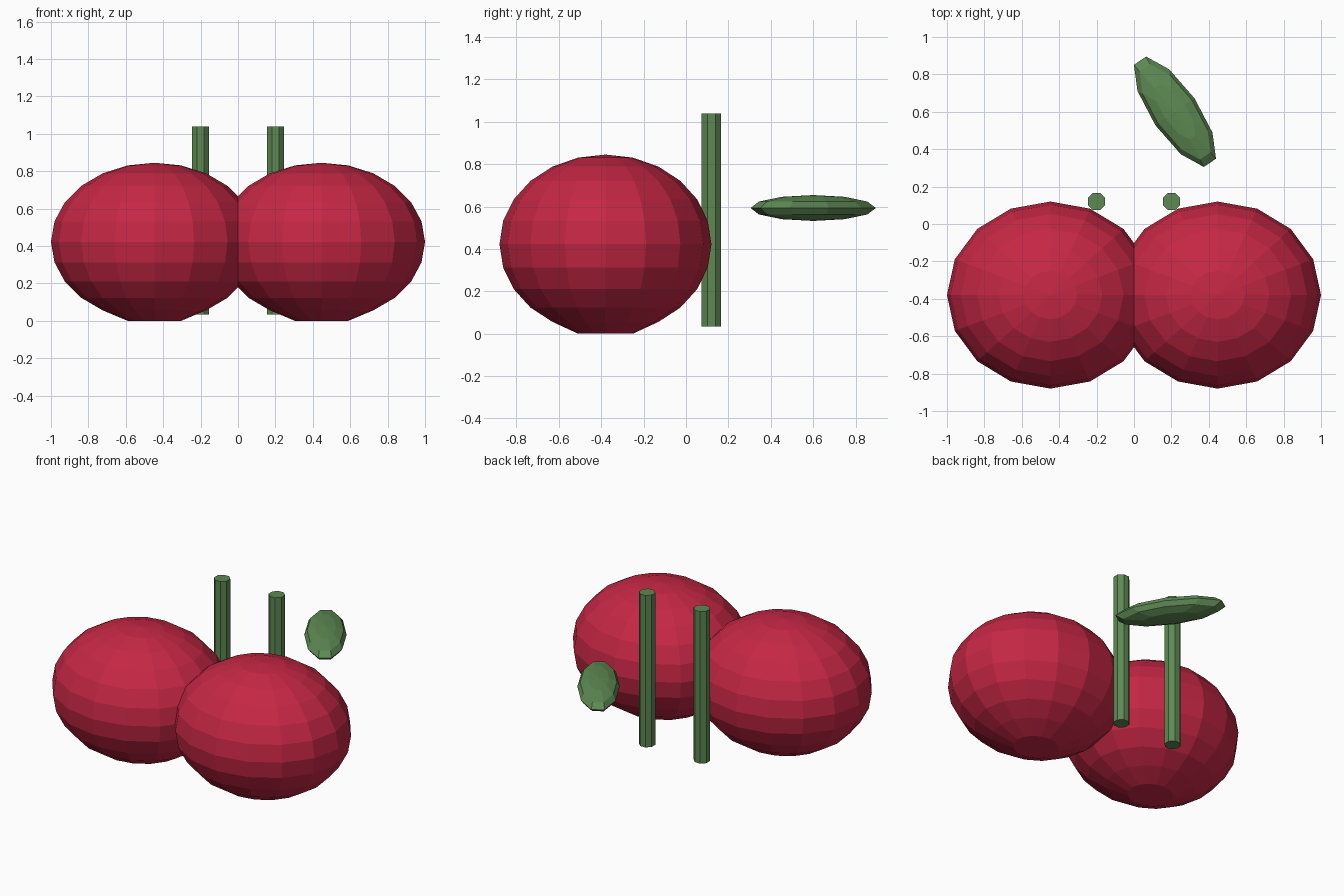
import bpy, math

if "Cube" in bpy.data.objects:
    bpy.data.objects.remove(bpy.data.objects["Cube"])


def material(name, color):
    m = bpy.data.materials.new(name)
    m.diffuse_color = (*color, 1)
    m.use_nodes = True
    m.node_tree.nodes["Principled BSDF"].inputs["Base Color"].default_value = m.diffuse_color
    return m


red = material("cherry_red", (0.56, 0.02, 0.058))
green = material("leaf_green", (0.11, 0.25, 0.085))


def finish(name, mat):
    ob = bpy.context.object
    ob.name = name
    ob.data.materials.append(mat)
    return ob


for side, s in (("left", -1), ("right", 1)):
    # Fruit: squashed low-poly sphere with a flat base
    cz, rz = 0.422, 0.423
    bpy.ops.mesh.primitive_uv_sphere_add(segments=16, ring_count=12, radius=1,
                                         location=(s * 0.447, -0.38, cz))
    fruit = finish(side + "_cherry", red)
    fruit.scale = (0.553, 0.5, rz)
    for v in fruit.data.vertices:
        if v.co.z < -0.95:
            v.co.z = -cz / rz

    # Stem: eight-sided rod behind the fruit
    bpy.ops.mesh.primitive_cylinder_add(vertices=8, radius=0.05, depth=1.004,
                                        location=(s * 0.2, 0.12, 0.536),
                                        rotation=(0, 0, math.radians(22.5)))
    finish(side + "_stem", green)

# Leaf: flattened ellipsoid turned about the vertical
bpy.ops.mesh.primitive_uv_sphere_add(segments=10, ring_count=6, radius=1,
                                     location=(0.219, 0.6, 0.593),
                                     rotation=(0, 0, math.radians(124.4)))
leaf = finish("leaf", green)
leaf.scale = (0.348, 0.127, 0.061)
